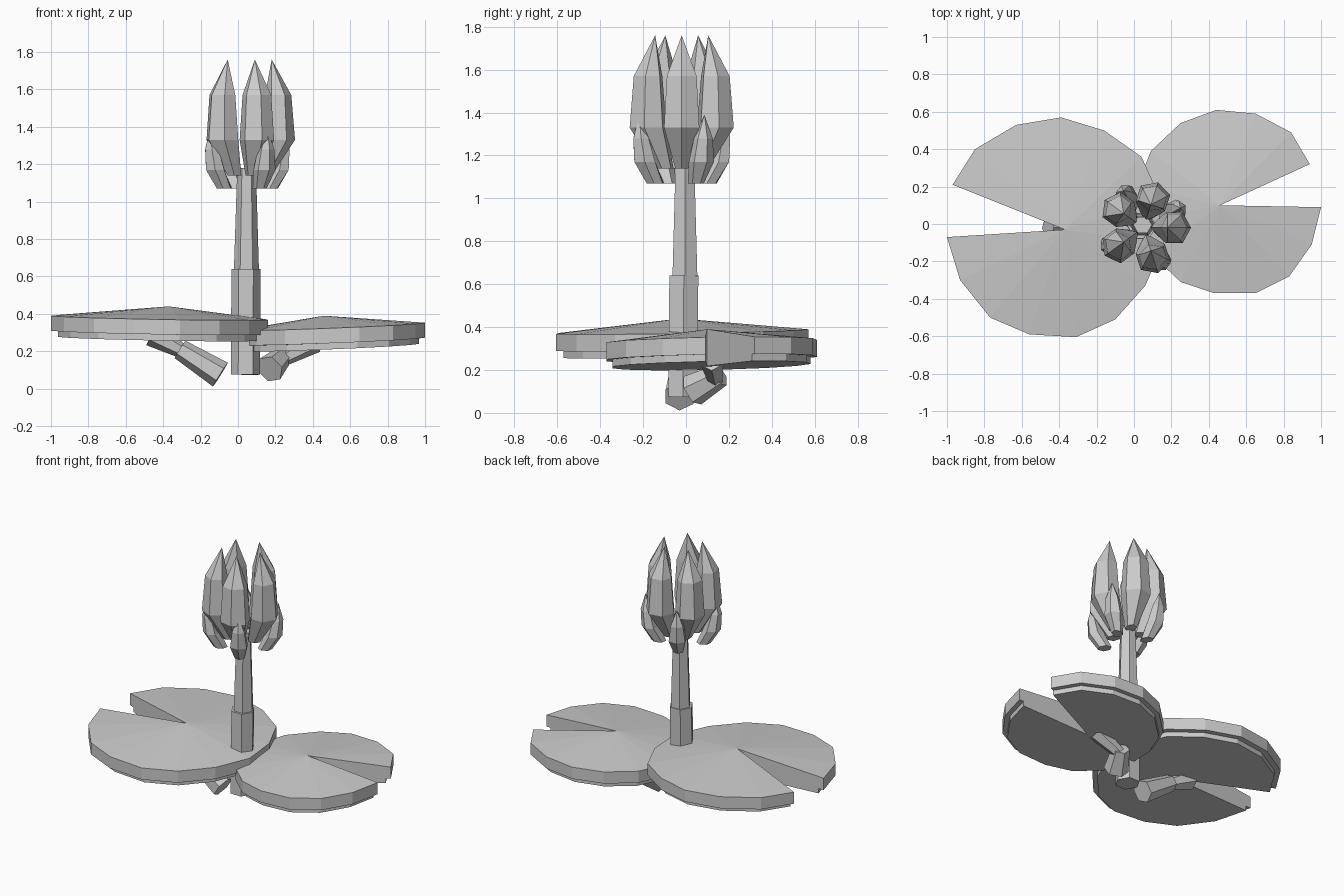
import bpy, bmesh
from math import cos, sin, pi, radians
from mathutils import Vector

if "Cube" in bpy.data.objects:
    bpy.data.objects.remove(bpy.data.objects["Cube"])

grey = bpy.data.materials.new("plain_grey")
grey.use_nodes = True
grey.diffuse_color = (0.6, 0.6, 0.6, 1)
grey.node_tree.nodes["Principled BSDF"].inputs["Base Color"].default_value = grey.diffuse_color


def finish(bm, name):
    bmesh.ops.recalc_face_normals(bm, faces=bm.faces[:])
    mesh = bpy.data.meshes.new(name)
    bm.to_mesh(mesh)
    bm.free()
    mesh.materials.append(grey)
    obj = bpy.data.objects.new(name, mesh)
    bpy.context.collection.objects.link(obj)
    return obj


def loft(name, rings):
    """Join rings of points with quads; a one-point ring closes to a tip."""
    bm = bmesh.new()
    loops = [[bm.verts.new(p) for p in ring] for ring in rings]
    for a, b in zip(loops, loops[1:]):
        n = max(len(a), len(b))
        for i in range(n):
            j = (i + 1) % n
            if len(b) == 1:
                bm.faces.new((a[i], a[j], b[0]))
            else:
                bm.faces.new((a[i], a[j], b[j], b[i]))
    for end in (loops[0], loops[-1]):
        if len(end) > 2:
            bm.faces.new(end)
    return finish(bm, name)


def tube(name, stations, sides=6):
    """Six-sided tube through (point, radius) stations, cut square to its axis."""
    pts = [Vector(p) for p, r in stations]
    axis = (pts[-1] - pts[0]).normalized()
    u = axis.cross(Vector((0, 1, 0))).normalized()
    v = axis.cross(u)
    rings = []
    for p, (_, r) in zip(pts, stations):
        rings.append([p + r * (u * cos(2 * pi * i / sides) + v * sin(2 * pi * i / sides))
                      for i in range(sides)])
    return loft(name, rings)


def lily_pad(name, apex, rim, mean, slope):
    """Notched disc with a shallow peak and an inset lower tier."""
    top = Vector(apex)
    cx = sum(p[0] for p in rim) / len(rim)
    cy = sum(p[1] for p in rim) / len(rim)

    def level(scale, drop):
        out = []
        for x, y in [apex[:2]] + rim:
            z = mean + slope[0] * (x - cx) + slope[1] * (y - cy) - drop
            out.append(Vector((top.x + (x - top.x) * scale, top.y + (y - top.y) * scale, z)))
        return out

    tiers = [level(1, 0), level(1, 0.08), level(0.94, 0.08), level(0.94, 0.113)]
    tiers[0][0].z = top.z
    bm = bmesh.new()
    loops = [[bm.verts.new(p) for p in t] for t in tiers]
    n = len(loops[0])
    for a, b in zip(loops, loops[1:]):
        for i in range(n):
            j = (i + 1) % n
            bm.faces.new((a[i], a[j], b[j], b[i]))
    for loop in (loops[0], loops[-1]):
        for i in range(1, n - 1):
            bm.faces.new((loop[0], loop[i], loop[i + 1]))
    return finish(bm, name)


def petal(name, angle, profile, tip, sides=6):
    """Faceted spindle; profile rows are height, distance out, depth, half width."""
    centre = Vector((0.05, -0.02, 0))
    out = Vector((cos(angle), sin(angle), 0))
    side = Vector((-sin(angle), cos(angle), 0))
    rings = []
    for z, dist, depth, half in profile:
        rings.append([centre + out * (dist + depth * cos(2 * pi * i / sides))
                      + side * half * sin(2 * pi * i / sides) + Vector((0, 0, z))
                      for i in range(sides)])
    rings.append([centre + out * tip[1] + Vector((0, 0, tip[0]))])
    return loft(name, rings)


# Floating pads
lily_pad("right_pad", (-0.37, -0.03, 0.44),
         [(-0.97, 0.21), (-0.85, 0.40), (-0.63, 0.53), (-0.39, 0.57), (-0.16, 0.50),
          (0.04, 0.36), (0.14, 0.14), (0.16, -0.1), (0.06, -0.33), (-0.10, -0.51),
          (-0.31, -0.605), (-0.56, -0.59), (-0.77, -0.50), (-0.93, -0.30), (-1.0, -0.07)],
         0.38, (-0.018, 0.017))
lily_pad("left_pad", (0.46, 0.10, 0.39),
         [(0.94, 0.32), (0.84, 0.49), (0.65, 0.59), (0.44, 0.61), (0.25, 0.54),
          (0.09, 0.39), (0.02, 0.21), (0.02, 0.02), (0.10, -0.17), (0.25, -0.31),
          (0.43, -0.37), (0.65, -0.37), (0.83, -0.28), (0.95, -0.11), (1.0, 0.09)],
         0.333, (0.04, 0.02))

# Flower stem: wide sleeve below, tapered stalk above
tube("stem_sleeve", [((0.04, -0.015, 0.075), 0.078), ((0.043, -0.01, 0.64), 0.078)])
tube("stem_stalk", [((0.045, -0.005, 0.6), 0.068), ((0.046, -0.005, 1.18), 0.05)])

# Pad stalks: thick root end and a thin flaring arm
tube("right_stalk_root", [((-0.094, -0.03, 0.075), 0.075), ((-0.31, -0.02, 0.21), 0.055)])
tube("right_stalk_arm", [((-0.27, -0.02, 0.185), 0.035), ((-0.46, -0.02, 0.29), 0.065)])
tube("left_stalk_root", [((0.17, 0.03, 0.105), 0.078), ((0.24, 0.16, 0.175), 0.055)])
tube("left_stalk_arm", [((0.22, 0.14, 0.145), 0.035), ((0.41, 0.12, 0.25), 0.06)])

# Flower: five tall petals and four short sepals
for k in range(5):
    petal(f"petal_{k + 1}", radians(72 * k),
          [(1.14, 0.085, 0.045, 0.035), (1.33, 0.165, 0.09, 0.095), (1.57, 0.165, 0.07, 0.08)],
          (1.76, 0.13))
for k in range(4):
    petal(f"sepal_{k + 1}", radians(28 + 90 * k),
          [(1.07, 0.14, 0.045, 0.035), (1.17, 0.195, 0.055, 0.06), (1.28, 0.215, 0.04, 0.045)],
          (1.39, 0.225))
